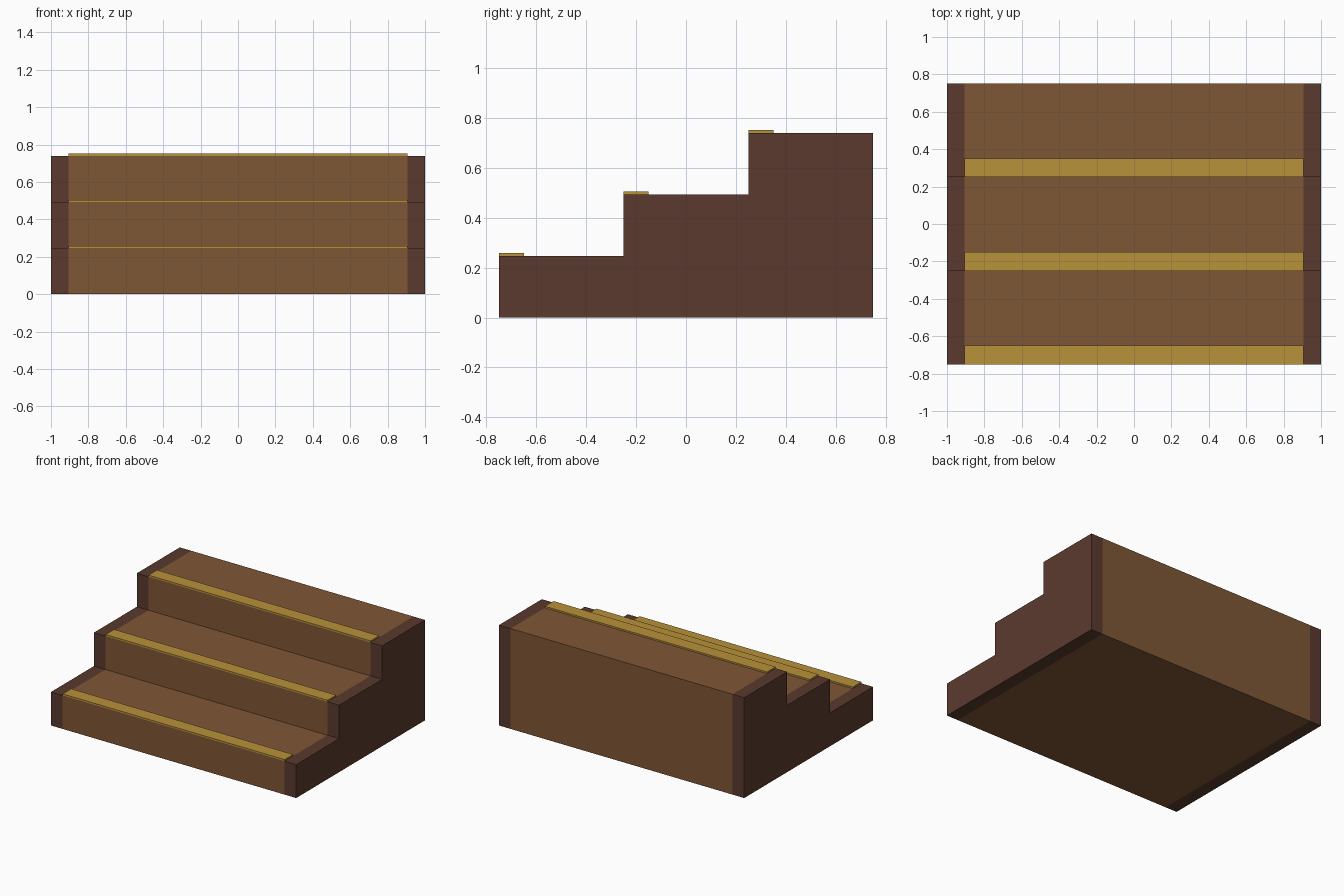
import bpy, bmesh

if "Cube" in bpy.data.objects:
    bpy.data.objects.remove(bpy.data.objects["Cube"])

STEPS, RUN, RISE = 3, 0.5, 0.2465
FRONT, BACK = -0.75, 0.75
INNER, OUTER = 0.905, 1.0
STRIP_DEPTH, STRIP_THICK = 0.1, 0.0115


def srgb(c):
    c /= 255
    return c / 12.92 if c <= 0.04045 else ((c + 0.055) / 1.055) ** 2.4


def material(name, r, g, b):
    m = bpy.data.materials.new(name)
    m.diffuse_color = (srgb(r), srgb(g), srgb(b), 1)
    m.use_nodes = True
    m.node_tree.nodes["Principled BSDF"].inputs["Base Color"].default_value = m.diffuse_color
    return m


wood = material("brown_wood", 127, 87, 54)
dark = material("dark_wood", 90, 58, 46)
gold = material("brass_gold", 184, 146, 58)


def extrude_profile(name, profile, x0, x1, mat):
    """Closed prism from a (y, z) outline between two x positions."""
    bm = bmesh.new()
    face = bm.faces.new([bm.verts.new((x0, y, z)) for y, z in profile])
    ext = bmesh.ops.extrude_face_region(bm, geom=[face], use_keep_orig=True)
    moved = [v for v in ext["geom"] if isinstance(v, bmesh.types.BMVert)]
    bmesh.ops.translate(bm, verts=moved, vec=(x1 - x0, 0, 0))
    bmesh.ops.recalc_face_normals(bm, faces=bm.faces)
    me = bpy.data.meshes.new(name)
    bm.to_mesh(me)
    bm.free()
    me.materials.append(mat)
    ob = bpy.data.objects.new(name, me)
    bpy.context.collection.objects.link(ob)
    return ob


# Stepped side outline
outline = [(BACK, 0), (FRONT, 0)]
for i in range(STEPS):
    y, z = FRONT + i * RUN, (i + 1) * RISE
    outline += [(y, z), (y + RUN, z)]

# Stair body and the two side stringers
extrude_profile("stair_body", outline, -INNER, INNER, wood)
extrude_profile("left_stringer", outline, -OUTER, -INNER, dark)
extrude_profile("right_stringer", outline, INNER, OUTER, dark)

# Edge strip on the front of every tread
for i in range(STEPS):
    y, z = FRONT + i * RUN, (i + 1) * RISE
    strip = [(y, z), (y + STRIP_DEPTH, z),
             (y + STRIP_DEPTH, z + STRIP_THICK), (y, z + STRIP_THICK)]
    extrude_profile(f"edge_strip_{i + 1}", strip, -INNER, INNER, gold)
